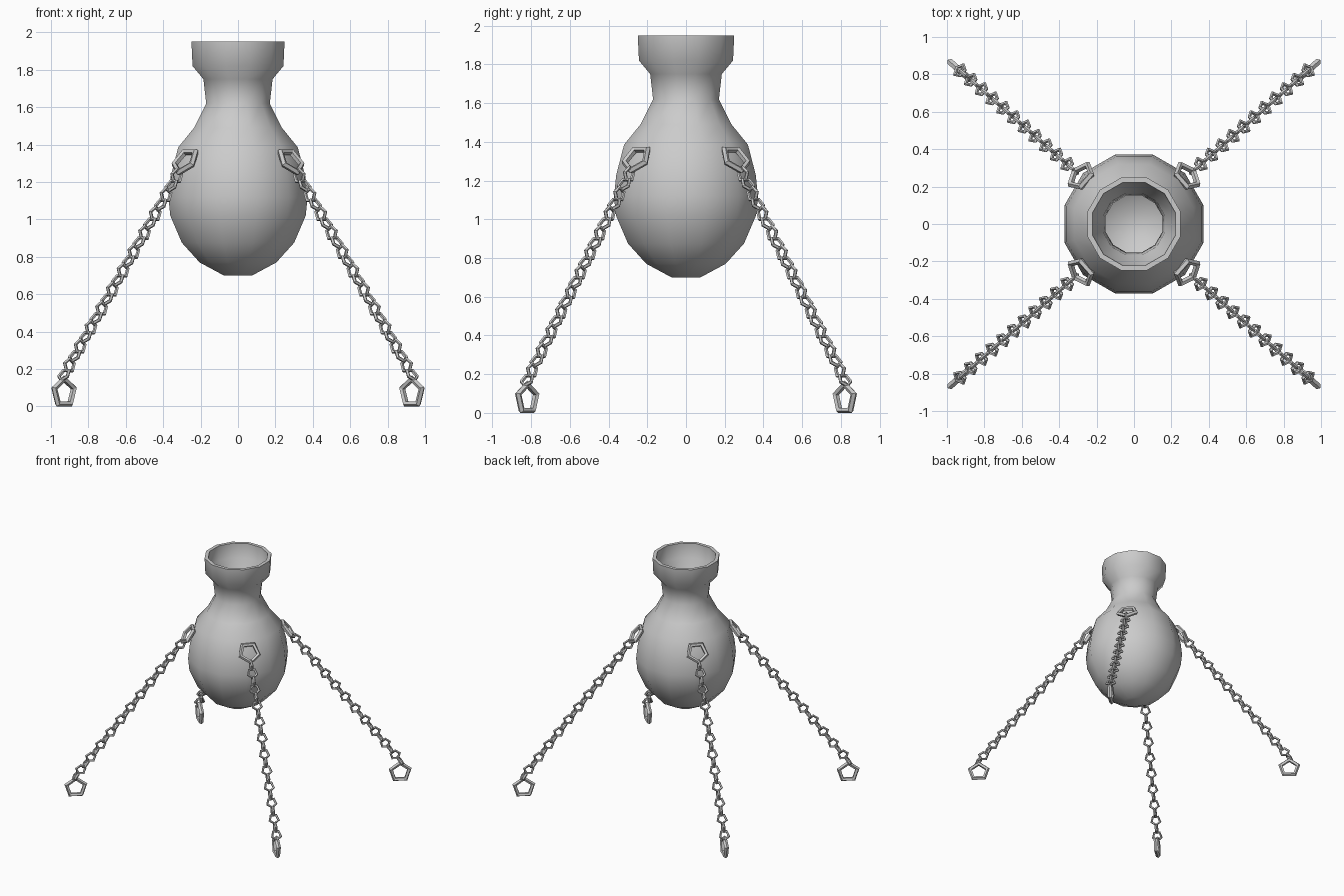
import bpy, bmesh
from math import cos, sin, pi, radians
from mathutils import Vector

if "Cube" in bpy.data.objects:
    bpy.data.objects.remove(bpy.data.objects["Cube"])

SIDES = 12


def new_object(name, bm):
    bmesh.ops.recalc_face_normals(bm, faces=bm.faces)
    mesh = bpy.data.meshes.new(name)
    bm.to_mesh(mesh)
    bm.free()
    obj = bpy.data.objects.new(name, mesh)
    bpy.context.collection.objects.link(obj)
    return obj


def skin(bm, rings, closed):
    """Bridge successive rings of vertices with quads."""
    count = len(rings)
    for i in range(count if closed else count - 1):
        a, b = rings[i], rings[(i + 1) % count]
        n = len(a)
        for j in range(n):
            k = (j + 1) % n
            bm.faces.new((a[j], a[k], b[k], b[j]))


def add_link(bm, center, apex, side, outer, tube):
    """Five-sided ring; 'apex' is the direction its point faces."""
    apex, side = apex.normalized(), side.normalized()
    normal = apex.cross(side)
    rings = []
    for i in range(5):
        a = 2 * pi * i / 5
        out = apex * cos(a) + side * sin(a)
        ring = []
        for j in range(5):
            t = 2 * pi * j / 5
            ring.append(bm.verts.new(center + out * (outer - tube + tube * cos(t))
                                     + normal * tube * sin(t)))
        rings.append(ring)
    skin(bm, rings, True)


def mirror_four(obj):
    mod = obj.modifiers.new("four_corners", 'MIRROR')
    mod.use_axis = (True, True, False)
    mod.use_mirror_merge = False


# Hollow vase: outer wall from the base up, over the rim, inner wall down
profile = [(0.075, 0.70), (0.205, 0.77), (0.30, 0.875), (0.362, 1.02),
           (0.372, 1.12), (0.36, 1.23), (0.32, 1.385), (0.235, 1.49),
           (0.17, 1.62), (0.185, 1.75), (0.243, 1.82), (0.249, 1.95),
           (0.222, 1.95), (0.217, 1.83), (0.165, 1.76), (0.152, 1.62),
           (0.215, 1.48), (0.30, 1.37), (0.34, 1.22), (0.352, 1.12),
           (0.342, 1.03), (0.285, 0.89), (0.195, 0.79), (0.07, 0.722)]
bm = bmesh.new()
rings = []
for r, z in profile:
    r /= cos(pi / SIDES)
    rings.append([bm.verts.new((r * cos(2 * pi * (i + 0.5) / SIDES),
                                r * sin(2 * pi * (i + 0.5) / SIDES), z))
                  for i in range(SIDES)])
skin(bm, rings, False)
bm.faces.new(rings[0])
bm.faces.new(rings[-1])
vase = new_object("vase", bm)
bpy.context.view_layer.objects.active = vase
vase.select_set(True)
bpy.ops.object.shade_smooth_by_angle(angle=radians(55))

# Chain directions in the +x +y corner
top = Vector((0.283, 0.255, 1.312))
foot = Vector((0.93, 0.82, 0.0745))
up = Vector((0, 0, 1))
radial = Vector((foot.x, foot.y, 0)).normalized()
tangent = up.cross(radial)
BIG, BIG_TUBE = 0.092, 0.018

# Shoulder links lying against the vase, point towards the chain
slope = (foot + up * 0.08 - top).normalized()
bm = bmesh.new()
add_link(bm, top, slope, tangent, BIG, BIG_TUBE)
mirror_four(new_object("shoulder_links", bm))

# Foot links standing on the ground, point upwards
bm = bmesh.new()
add_link(bm, foot, up, radial, BIG, BIG_TUBE)
mirror_four(new_object("foot_links", bm))

# Small links, alternately turned a quarter
start = top + slope * 0.10
end = foot + up * 0.095
run = end - start
direction = run.normalized()
across = tangent.cross(direction)
COUNT = 22
bm = bmesh.new()
for i in range(COUNT):
    side = across if i % 2 == 0 else tangent
    add_link(bm, start + run * (i / (COUNT - 1)), direction, side, 0.046, 0.0105)
mirror_four(new_object("chain_links", bm))
